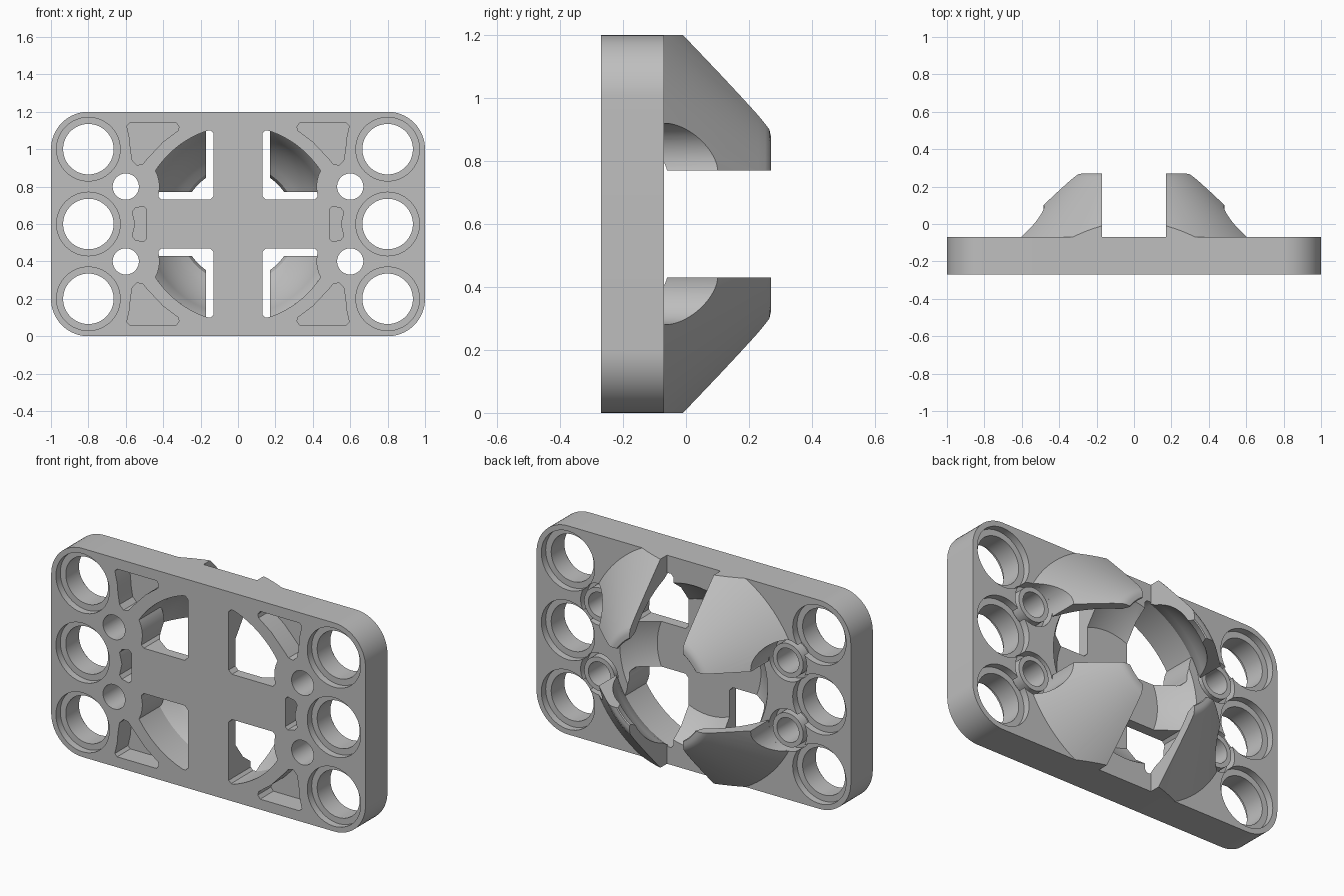
import bpy, bmesh, math
from mathutils import Vector

old = bpy.data.objects.get("Cube")
if old:
    bpy.data.objects.remove(old, do_unlink=True)

grey = bpy.data.materials.new("light_grey")
grey.use_nodes = True
grey.diffuse_color = (0.52, 0.52, 0.52, 1)
grey.node_tree.nodes["Principled BSDF"].inputs["Base Color"].default_value = (0.52, 0.52, 0.52, 1)

FRONT, BACK, MID = -0.27, -0.07, 0.6
QUADRANTS = [(sx, sz) for sx in (1, -1) for sz in (1, -1)]


def finish(name, bm):
    bmesh.ops.recalc_face_normals(bm, faces=bm.faces)
    mesh = bpy.data.meshes.new(name)
    bm.to_mesh(mesh)
    bm.free()
    mesh.materials.append(grey)
    obj = bpy.data.objects.new(name, mesh)
    bpy.context.collection.objects.link(obj)
    return obj


def prism(name, outline, y0, y1):
    """Extrude an x-z outline along y."""
    bm = bmesh.new()
    face = bm.faces.new([bm.verts.new((x, y0, z)) for x, z in outline])
    new = bmesh.ops.extrude_face_region(bm, geom=[face])["geom"]
    bmesh.ops.translate(bm, vec=(0, y1 - y0, 0),
                        verts=[v for v in new if isinstance(v, bmesh.types.BMVert)])
    return finish(name, bm)


def revolve(name, profile, x, z, closed, steps=64):
    """Turn a radius-y profile about a y-parallel axis."""
    bm = bmesh.new()
    verts = [bm.verts.new((x + r, y, z)) for r, y in profile]
    edges = [bm.edges.new(p) for p in zip(verts, verts[1:])]
    if closed:
        edges.append(bm.edges.new((verts[-1], verts[0])))
    bmesh.ops.spin(bm, geom=verts + edges, cent=(x, 0, z), axis=(0, 1, 0),
                   angle=math.tau, steps=steps, use_merge=True)
    bmesh.ops.remove_doubles(bm, verts=bm.verts, dist=1e-5)
    return finish(name, bm)


def arc(cx, cz, r, a0, a1, n=12):
    angles = [math.radians(a0 + (a1 - a0) * i / n) for i in range(n + 1)]
    return [(cx + r * math.cos(a), cz + r * math.sin(a)) for a in angles]


def disc(x, z, r, y0, y1):
    return prism("cutter", arc(x, z, r, 0, 354.375, 63), y0, y1)


def mirrored(outline, sx, sz):
    return [(sx * x, MID + sz * (z - MID)) for x, z in outline]


def boolean(obj, cutter, operation="DIFFERENCE"):
    mod = obj.modifiers.new("cut", "BOOLEAN")
    mod.operation, mod.solver, mod.object = operation, "EXACT", cutter
    bpy.ops.object.select_all(action="DESELECT")
    bpy.context.view_layer.objects.active = obj
    obj.select_set(True)
    bpy.ops.object.modifier_apply(modifier=mod.name)
    bpy.data.objects.remove(cutter, do_unlink=True)


def smooth(obj):
    bpy.ops.object.select_all(action="DESELECT")
    bpy.context.view_layer.objects.active = obj
    obj.select_set(True)
    bpy.ops.object.shade_smooth_by_angle(angle=math.radians(28))


# Rounded mounting plate
outline = []
for cx, cz, a in ((0.8, 1, 0), (-0.8, 1, 90), (-0.8, 0.2, 180), (0.8, 0.2, 270)):
    outline += arc(cx, cz, 0.2, a, a + 90, 16)
plate = prism("mounting_plate", outline, FRONT, BACK)

# Shallow bowl in the back
boolean(plate, revolve("cutter", [(0, 0), (0.47, 0), (0.47, BACK), (0.42, -0.14),
                                  (0.33, -0.21), (0, -0.21)], 0, MID, False))

# Large holes with a counterbore on both sides
for x in (-0.8, 0.8):
    for z in (0.2, 0.6, 1.0):
        boolean(plate, disc(x, z, 0.135, -0.5, 0.2))
        boolean(plate, disc(x, z, 0.17, -0.5, FRONT + 0.04))
        boolean(plate, disc(x, z, 0.17, BACK - 0.04, 0.2))

# Windows, pockets and small holes in each quarter
window = ([(0.15, 0.73), (0.41, 0.73), (0.425, 0.745)] + arc(0.6, 0.8, 0.18, 194, 152)
          + arc(0, MID, 0.525, 32, 72, 20) + [(0.145, 1.1), (0.13, 1.085), (0.13, 0.75)])
corner_pocket = [(0.315, 1.12), (0.33, 1.14), (0.58, 1.14), (0.595, 1.125), (0.58, 1.06),
                 (0.575, 1.0), (0.565, 0.94), (0.54, 0.915), (0.51, 0.92),
                 (0.485, 0.95), (0.4, 1.04), (0.32, 1.1)]
for sx, sz in QUADRANTS:
    hx, hz = sx * 0.6, MID + sz * 0.2
    boolean(plate, prism("cutter", mirrored(window, sx, sz), -0.5, 0.2))
    boolean(plate, prism("cutter", mirrored(corner_pocket, sx, sz), -0.5, -0.15))
    boolean(plate, disc(hx, hz, 0.07, -0.5, 0.2))
    boolean(plate, revolve("cutter", [(0.097, -0.13), (0.12, -0.13), (0.12, 0.1),
                                      (0.097, 0.1)], hx, hz, True, 48))

# Small side pockets
side_pocket = [(0.49, 0.68), (0.505, 0.695), (0.55, 0.685), (0.565, 0.665), (0.55, 0.6),
               (0.565, 0.535), (0.55, 0.515), (0.505, 0.505), (0.49, 0.52)]
for sx in (1, -1):
    boolean(plate, prism("cutter", mirrored(side_pocket, sx, 1), -0.5, -0.15))
smooth(plate)

# Four gripping claws: a conical shell cut into quarters, scalloped at the small holes
inner = [(r, y) for y, r in arc(-0.2, 0, 0.525, 35, 72, 12)]
claw_profile = ([(0.3, 0.265), (0.305, 0.27), (0.325, 0.27), (0.345, 0.265), (0.36, 0.252),
                 (0.384, 0.23), (0.694, -0.08), (0.525, -0.08)]
                + [(math.sqrt(0.525 ** 2 - (y + 0.2) ** 2), y)
                   for y in (-0.04, 0.0, 0.04, 0.08, 0.12, 0.16, 0.19, 0.22)])
for sx, sz in QUADRANTS:
    name = ("left" if sx > 0 else "right") + ("_upper" if sz > 0 else "_lower") + "_claw"
    claw = revolve(name, claw_profile, 0, MID, True, 128)
    quarter = mirrored([(0.17, 0.77), (1, 0.77), (1, 1.2), (0.17, 1.2)], sx, sz)
    boolean(claw, prism("cutter", quarter, -0.5, 0.5), "INTERSECT")
    boolean(claw, disc(sx * 0.6, MID + sz * 0.2, 0.12, -0.5, 0.5))
    smooth(claw)
